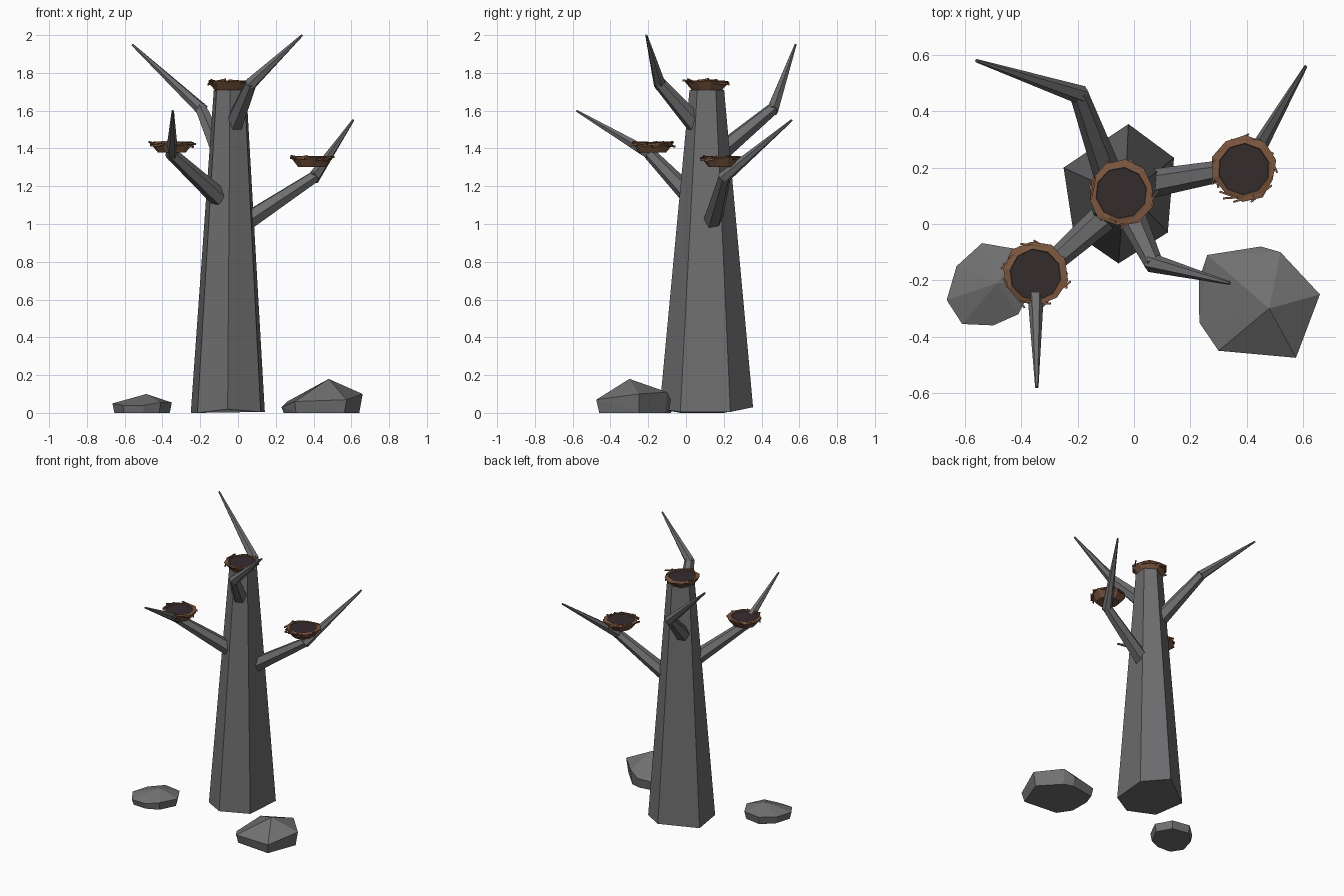
import bpy, bmesh, math, random
from mathutils import Vector, Matrix

if "Cube" in bpy.data.objects:
    bpy.data.objects.remove(bpy.data.objects["Cube"])

random.seed(4)


def material(name, rgb):
    m = bpy.data.materials.new(name)
    m.diffuse_color = (*rgb, 1)
    m.use_nodes = True
    m.node_tree.nodes["Principled BSDF"].inputs["Base Color"].default_value = m.diffuse_color
    return m


BARK = material("grey bark", (0.155, 0.155, 0.16))
STONE = material("grey stone", (0.165, 0.165, 0.168))
STRAW = material("brown twigs", (0.20, 0.095, 0.05))
HOLLOW = material("dark nest hollow", (0.036, 0.025, 0.027))


def finish(name, bm, mats):
    bmesh.ops.recalc_face_normals(bm, faces=bm.faces)
    me = bpy.data.meshes.new(name)
    bm.to_mesh(me)
    bm.free()
    for m in mats:
        me.materials.append(m)
    ob = bpy.data.objects.new(name, me)
    bpy.context.collection.objects.link(ob)
    return ob


def loft(bm, rings, cap_start=True, cap_end=True):
    """Skin a list of equal-length rings of points; returns the end cap."""
    rs = [[bm.verts.new(p) for p in ring] for ring in rings]
    n = len(rs[0])
    for a, b in zip(rs, rs[1:]):
        for i in range(n):
            j = (i + 1) % n
            bm.faces.new((a[i], a[j], b[j], b[i]))
    if cap_start:
        bm.faces.new(rs[0][::-1])
    return bm.faces.new(rs[-1]) if cap_end else None


def ring_about(p, axis, r, n):
    q = axis.to_track_quat('Z', 'Y')
    return [p + q @ Vector((r * math.cos(t), r * math.sin(t), 0))
            for t in (2 * math.pi * i / n for i in range(n))]


# Trunk: tapering, slightly irregular hexagon
base = [(-0.02, 0.355, 0.03), (-0.25, 0.20, 0.0), (-0.215, -0.03, 0.0),
        (-0.055, -0.14, 0.02), (0.12, -0.03, 0.005), (0.142, 0.235, 0.005)]
top = [(-0.042 + (x + 0.054) * 0.44, 0.11 + (y - 0.107) * 0.37, 1.71) for x, y, z in base]
bm = bmesh.new()
loft(bm, [base, top])
finish("trunk", bm, [BARK])

# Branches: a thick limb, then a bent pointed end
branches = {
    "back_left": ((-0.09, 0.17, 1.37), (-0.195, 0.46, 1.61), (-0.56, 0.58, 1.95)),
    "front_right": ((-0.02, 0.05, 1.53), (0.07, -0.14, 1.745), (0.34, -0.21, 2.0)),
    "right": ((0.04, 0.14, 1.01), (0.405, 0.205, 1.25), (0.61, 0.56, 1.55)),
    "front_left": ((-0.10, 0.03, 1.14), (-0.35, -0.19, 1.37), (-0.345, -0.58, 1.6)),
}
for name, pts in branches.items():
    a, b, c = map(Vector, pts)
    bm = bmesh.new()
    d, e = (b - a).normalized(), (c - b).normalized()
    loft(bm, [ring_about(a, d, 0.052, 6), ring_about(b + d * 0.008, d, 0.033, 6)])
    loft(bm, [ring_about(b - e * 0.015, e, 0.034, 6), ring_about(c, e, 0.006, 6)])
    finish(name + "_branch", bm, [BARK])


# Nests: shallow bowl, dark hollow and loose twigs along the rim
def nest(name, x, y, z, tilt):
    bm = bmesh.new()
    n = 10

    def ring(r, h, jr=0.0, jh=0.0):
        return [Vector((r2 * math.cos(t), r2 * math.sin(t), h + random.uniform(-jh, jh)))
                for t, r2 in ((2 * math.pi * i / n, r + random.uniform(-jr, jr))
                              for i in range(n))]
    cap = loft(bm, [ring(0.075, 0.0), ring(0.115, 0.052, 0.008, 0.006),
                    ring(0.092, 0.058, 0, 0.002), ring(0.09, 0.052)])
    cap.material_index = 1
    for i in range(14):
        t = 2 * math.pi * i / 14 + random.uniform(-0.15, 0.15)
        m = (Matrix.Rotation(t, 4, 'Z')
             @ Matrix.Translation((random.uniform(0.097, 0.108), 0, random.uniform(0.036, 0.056)))
             @ Matrix.Rotation(random.uniform(-0.3, 0.3), 4, 'Z')
             @ Matrix.Rotation(random.uniform(-0.2, 0.2), 4, 'X')
             @ Matrix.Diagonal((0.007, random.uniform(0.06, 0.11), 0.01, 1)))
        bmesh.ops.create_cube(bm, size=1, matrix=m)
    ob = finish(name, bm, [STRAW, HOLLOW])
    ob.location = (x, y, z)
    ob.rotation_euler = (0, 0, tilt)


nest("top_nest", -0.045, 0.11, 1.703, 0.2)
nest("right_nest", 0.39, 0.195, 1.302, 0.9)
nest("left_nest", -0.35, -0.18, 1.378, 1.7)


# Boulders: convex stone from a rim outline, an inset base and a peak
def boulder(name, rim, foot, peak):
    cx = sum(p[0] for p in rim) / len(rim)
    cy = sum(p[1] for p in rim) / len(rim)
    pts = list(rim) + [peak]
    pts += [(cx + (x - cx) * foot, cy + (y - cy) * foot, 0) for x, y, z in rim]
    bm = bmesh.new()
    for p in pts:
        bm.verts.new(p)
    res = bmesh.ops.convex_hull(bm, input=bm.verts)
    loose = [v for v in bm.verts if not v.link_faces]
    bmesh.ops.delete(bm, geom=loose, context='VERTS')
    finish(name, bm, [STONE])


boulder("large_boulder",
        [(0.26, -0.11, 0.06), (0.45, -0.08, 0.07), (0.52, -0.10, 0.11),
         (0.66, -0.25, 0.10), (0.575, -0.475, 0.07), (0.30, -0.45, 0.06),
         (0.232, -0.35, 0.03), (0.23, -0.20, 0.03)], 0.93, (0.48, -0.30, 0.18))
boulder("small_boulder",
        [(-0.54, -0.068, 0.055), (-0.63, -0.15, 0.05), (-0.665, -0.27, 0.05),
         (-0.61, -0.355, 0.04), (-0.50, -0.36, 0.04), (-0.41, -0.32, 0.055),
         (-0.35, -0.20, 0.055), (-0.41, -0.09, 0.055)], 0.93, (-0.485, -0.21, 0.10))
